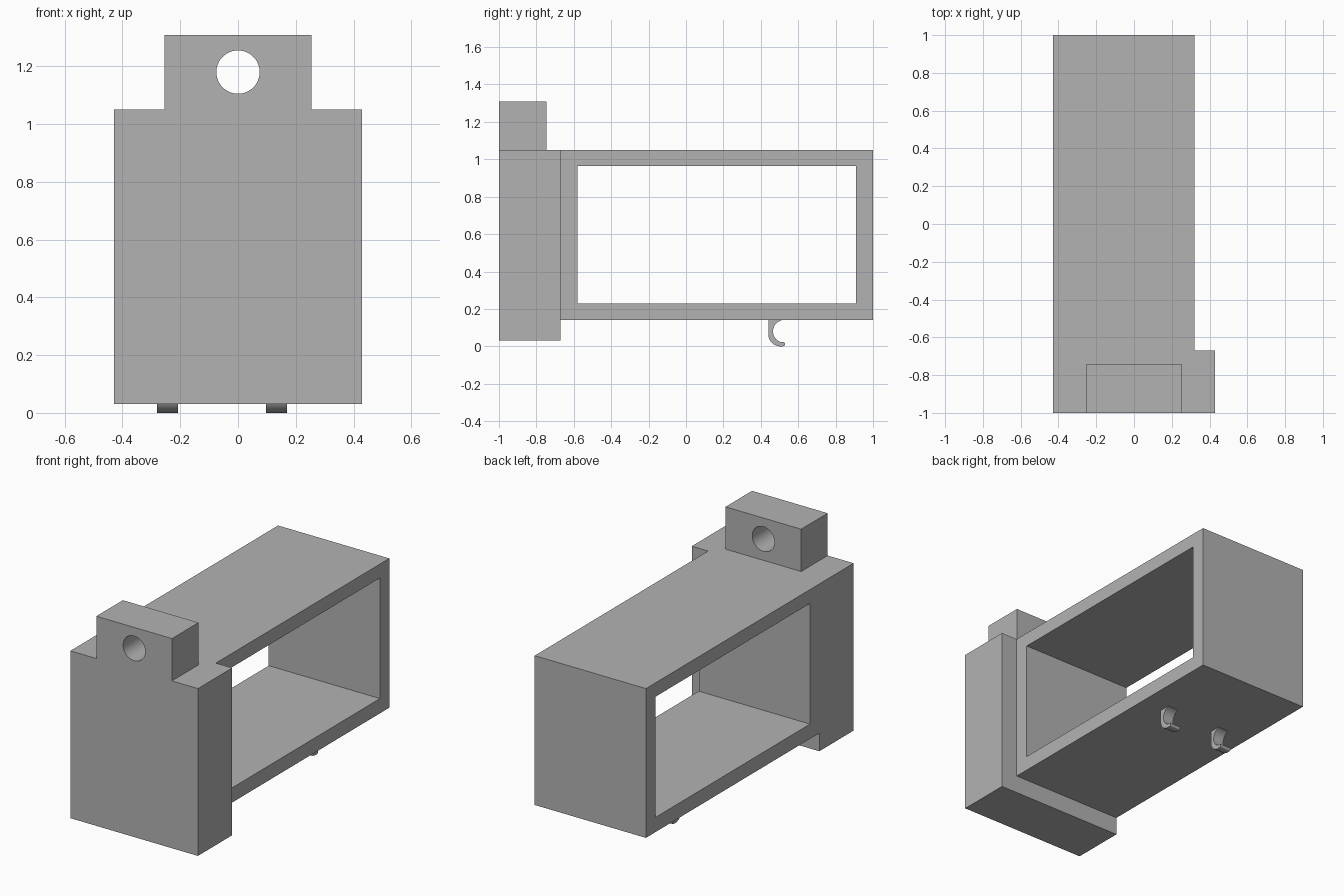
import bpy
import bmesh
from math import cos, sin, pi, radians
from mathutils import Matrix

default = bpy.data.objects.get("Cube")
if default:
    bpy.data.objects.remove(default, do_unlink=True)

# One plain grey for everything
grey = bpy.data.materials.new("plain grey")
grey.use_nodes = True
colour = (0.45, 0.45, 0.45, 1)
grey.diffuse_color = colour
grey.node_tree.nodes["Principled BSDF"].inputs["Base Color"].default_value = colour


def make_object(name, bm):
    bmesh.ops.recalc_face_normals(bm, faces=bm.faces)
    mesh = bpy.data.meshes.new(name)
    bm.to_mesh(mesh)
    bm.free()
    mesh.materials.append(grey)
    obj = bpy.data.objects.new(name, mesh)
    bpy.context.collection.objects.link(obj)
    return obj


def box(name, x, y, z):
    bm = bmesh.new()
    bmesh.ops.create_cube(bm, size=1)
    for v in bm.verts:
        v.co = [r[0] if c < 0 else r[1] for c, r in zip(v.co, (x, y, z))]
    return make_object(name, bm)


def cylinder_y(name, radius, depth, centre):
    bm = bmesh.new()
    bmesh.ops.create_cone(bm, cap_ends=True, segments=48, radius1=radius,
                          radius2=radius, depth=depth,
                          matrix=Matrix.Translation(centre) @ Matrix.Rotation(pi / 2, 4, 'X'))
    return make_object(name, bm)


def extrude_x(name, profile, x0, x1):
    bm = bmesh.new()
    face = bm.faces.new([bm.verts.new((x0, y, z)) for y, z in profile])
    ext = bmesh.ops.extrude_face_region(bm, geom=[face])["geom"]
    bmesh.ops.translate(bm, vec=(x1 - x0, 0, 0),
                        verts=[g for g in ext if isinstance(g, bmesh.types.BMVert)])
    return make_object(name, bm)


def arc(cy, cz, r, start, end, steps):
    angles = [radians(start + (end - start) * i / steps) for i in range(steps + 1)]
    return [(cy + r * cos(a), cz + r * sin(a)) for a in angles]


def select_only(obj):
    bpy.ops.object.select_all(action='DESELECT')
    obj.select_set(True)
    bpy.context.view_layer.objects.active = obj


def combine(target, tool, operation):
    tool.hide_render = True
    mod = target.modifiers.new(operation, 'BOOLEAN')
    mod.operation = operation
    mod.solver = 'EXACT'
    mod.object = tool
    select_only(target)
    bpy.ops.object.modifier_apply(modifier=mod.name)
    bpy.data.objects.remove(tool, do_unlink=True)


# Open frame, wide front block and mounting tab joined as one body
body = box("frame_body", (-0.43, 0.32), (-0.8, 1), (0.14, 1.05))
combine(body, box("front_block", (-0.43, 0.43), (-1, -0.67), (0.03, 1.05)), 'UNION')
combine(body, box("top_tab", (-0.255, 0.255), (-1, -0.745), (0.95, 1.308)), 'UNION')

# Window through the frame and hole through the tab
combine(body, box("window_cutter", (-0.6, 0.6), (-0.58, 0.91), (0.23, 0.965)), 'DIFFERENCE')
combine(body, cylinder_y("hole_cutter", 0.075, 0.6, (0, -0.87, 1.18)), 'DIFFERENCE')
select_only(body)
bpy.ops.object.shade_smooth_by_angle(angle=radians(30))

# Two small hooks under the frame
hook_profile = [(0.44, 0.15)]
hook_profile += arc(0.505, 0.065, 0.065, 180, 270, 14)
hook_profile += arc(0.518, 0.0115, 0.0115, -90, 90, 8)
hook_profile += arc(0.525, 0.08, 0.06, 255, 105, 20)
hook_profile += [(0.51, 0.15)]
for name, x in (("right_hook", -0.28), ("left_hook", 0.097)):
    hook = extrude_x(name, hook_profile, x, x + 0.072)
    select_only(hook)
    bpy.ops.object.shade_smooth_by_angle(angle=radians(30))
